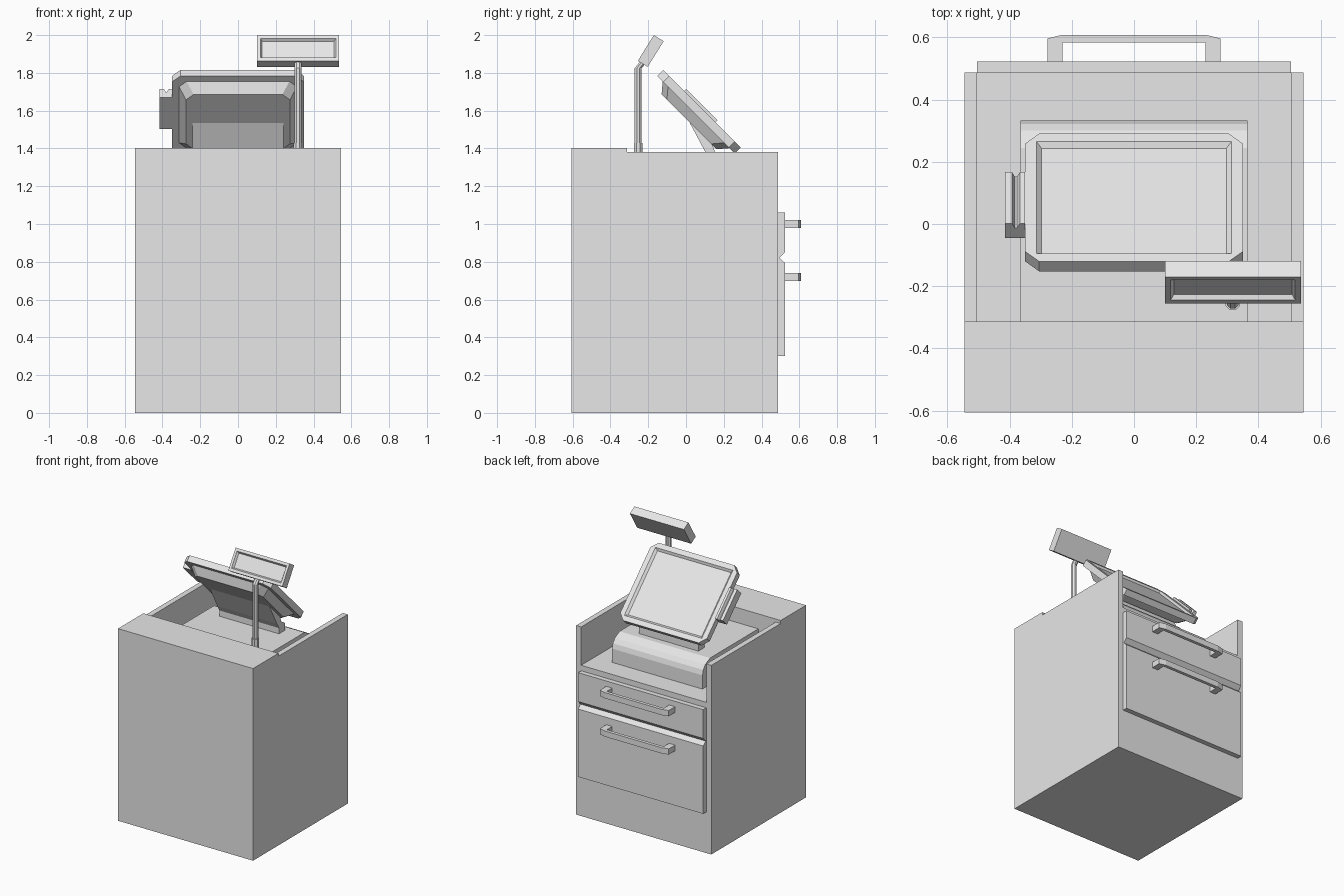
import bpy, bmesh, math
from mathutils import Matrix, Vector

cube = bpy.data.objects.get("Cube")
if cube:
    bpy.data.objects.remove(cube, do_unlink=True)

grey = bpy.data.materials.new("light_grey")
grey.use_nodes = True
grey.diffuse_color = (0.8, 0.8, 0.8, 1)
grey.node_tree.nodes["Principled BSDF"].inputs["Base Color"].default_value = (0.8, 0.8, 0.8, 1)


def loft(name, rings, frame=Matrix()):
    """Bridge equal-length rings of points and cap both ends."""
    bm = bmesh.new()
    loops = [[bm.verts.new(frame @ Vector(p)) for p in ring] for ring in rings]
    for a, b in zip(loops, loops[1:]):
        for i in range(len(a)):
            j = (i + 1) % len(a)
            bm.faces.new((a[i], a[j], b[j], b[i]))
    bm.faces.new(loops[0])
    bm.faces.new(loops[-1])
    bmesh.ops.remove_doubles(bm, verts=bm.verts, dist=0.0001)
    bmesh.ops.recalc_face_normals(bm, faces=bm.faces)
    mesh = bpy.data.meshes.new(name)
    bm.to_mesh(mesh)
    bm.free()
    mesh.materials.append(grey)
    ob = bpy.data.objects.new(name, mesh)
    bpy.context.collection.objects.link(ob)
    return ob


def across(name, profile, x0, x1):
    """Extrude a (y, z) side profile from x0 to x1."""
    return loft(name, [[(x, y, z) for y, z in profile] for x in (x0, x1)])


def panel_ring(hx, hu, chamfer, n):
    """Rectangle with cut corners at height n of a tilted panel."""
    ring = []
    for sx, su in ((1, 1), (-1, 1), (-1, -1), (1, -1)):
        pair = [(sx * hx, su * (hu - chamfer), n), (sx * (hx - chamfer), su * hu, n)]
        ring += pair if sx * su > 0 else pair[::-1]
    return ring


def tilted(origin, up, normal):
    """Frame whose local y runs up the panel and local z leaves its face."""
    m = Matrix((Vector((1, 0, 0)), Vector(up).normalized(), Vector(normal).normalized()))
    return Matrix.Translation(origin) @ m.transposed().to_4x4()


# Cabinet with raised front block, and the two side walls above the shelf
across("cabinet", [(-0.605, 0), (0.487, 0), (0.487, 1.1), (-0.313, 1.1),
                   (-0.313, 1.402), (-0.605, 1.402)], -0.545, 0.545)
for side, s in (("left", 1), ("right", -1)):
    across(side + "_wall", [(-0.313, 1.1), (0.487, 1.1), (0.487, 1.38), (-0.313, 1.38)],
           s * 0.505, s * 0.545)

# Drawer fronts with bevelled finger edges
across("upper_drawer", [(0.487, 1.06), (0.523, 1.06), (0.523, 0.85), (0.495, 0.82), (0.487, 0.82)],
       -0.505, 0.505)
across("lower_drawer", [(0.487, 0.82), (0.495, 0.82), (0.523, 0.795), (0.523, 0.3), (0.487, 0.3)],
       -0.505, 0.505)

# Bow handles
half = [(0.23, 0.523), (0.278, 0.523), (0.278, 0.596), (0.23, 0.608)]
inner = (0.23, 0.584)
outline = [inner] + half
outline = outline + [(-x, y) for x, y in reversed(outline)]
for name, z in (("upper_handle", 1.0), ("lower_handle", 0.72)):
    loft(name, [[(x, y, z + dz) for x, y in outline] for dz in (-0.021, 0.021)])

# Register base with rounded edge
across("register_base", [(-0.313, 1.1), (0.332, 1.1), (0.332, 1.2), (0.322, 1.235),
                         (0.3, 1.265), (0.245, 1.293), (-0.313, 1.293)], -0.365, 0.365)

# Monitor: rear hump, frame and recessed screen in one loft
screen = tilted((0, 0.085, 1.61), (0, -1, 1), (0, 1, 1))
loft("monitor", [panel_ring(0.275, 0.205, 0.04, -0.098),
                 panel_ring(0.312, 0.25, 0.04, -0.045),
                 panel_ring(0.35, 0.29, 0.045, -0.045),
                 panel_ring(0.35, 0.29, 0.045, 0),
                 panel_ring(0.313, 0.254, 0, 0),
                 panel_ring(0.297, 0.239, 0, -0.015)], screen)

# Monitor stand
across("monitor_stand", [(0.02, 1.535), (0.105, 1.376), (0.13, 1.335), (0.13, 1.29), (0.2, 1.29),
                         (0.2, 1.345), (0.155, 1.375), (0.137, 1.43), (0.06, 1.51)], -0.24, 0.24)

# Card reader with V slot on the side of the monitor
slot = [(-0.415, -0.05), (-0.35, -0.05), (-0.35, 0.014), (-0.367, 0.014), (-0.376, -0.006),
        (-0.383, -0.006), (-0.392, 0.014), (-0.415, 0.014)]
loft("card_reader", [[(x, u, n) for x, n in slot] for u in (-0.101, 0.133)], screen)

# Pole with collar, bending into the customer display
path = [(-0.253, 1.29, 0.025), (-0.253, 1.43, 0.025), (-0.253, 1.43, 0.02),
        (-0.253, 1.825, 0.02), (-0.2, 1.89, 0.02)]
loft("display_pole", [[(0.317 + r * math.cos((k + 0.5) * math.pi / 4),
                        y + r * math.sin((k + 0.5) * math.pi / 4), z) for k in range(8)]
                      for y, z, r in path])

# Customer display with recessed window
front = tilted((0.318, -0.2125, 1.932), (0, 0.53, 0.85), (0, -0.85, 0.53))
loft("customer_display", [panel_ring(0.218, 0.08, 0, -0.061),
                          panel_ring(0.218, 0.08, 0, 0),
                          panel_ring(0.2, 0.06, 0, 0),
                          panel_ring(0.19, 0.051, 0, -0.015)], front)
